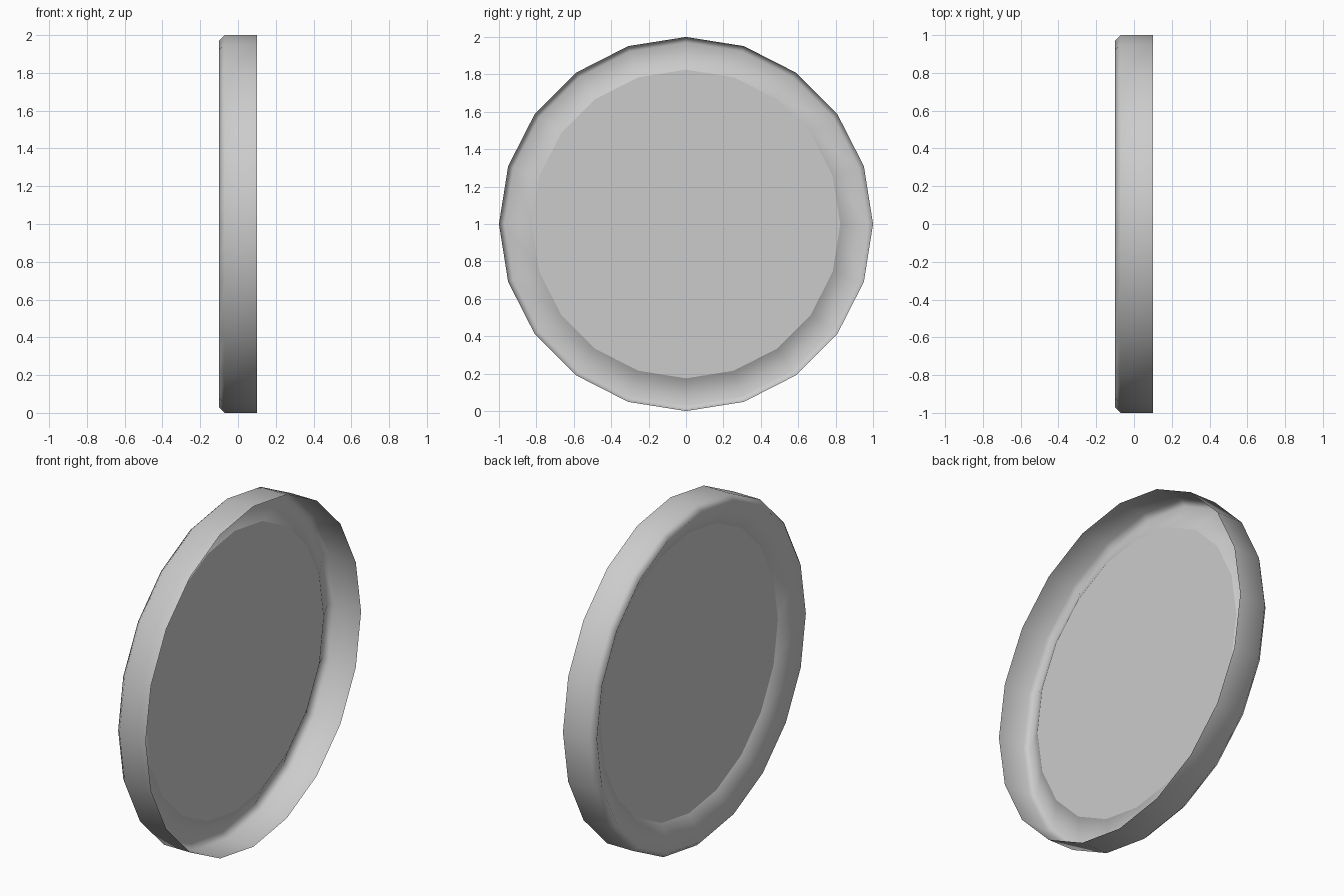
import bpy, bmesh, math

if "Cube" in bpy.data.objects:
    bpy.data.objects.remove(bpy.data.objects["Cube"])

SIDES = 20
# Thin-sheet lid profile: (x, radius) from open lip to recessed centre panel
PROFILE = [(0.1, 1.0), (-0.07, 1.0), (-0.1, 0.97), (-0.02, 0.825)]

bm = bmesh.new()

def ring(x, r):
    step = math.tau / SIDES
    return [bm.verts.new((x, r * math.cos(i * step), 1 + r * math.sin(i * step)))
            for i in range(SIDES)]

# Side wall, rounded edge and sloping groove
rings = [ring(x, r) for x, r in PROFILE]
for a, b in zip(rings, rings[1:]):
    for i in range(SIDES):
        j = (i + 1) % SIDES
        bm.faces.new((a[i], a[j], b[j], b[i]))

# Flat centre panel
panel = bm.faces.new(rings[-1])
bmesh.ops.recalc_face_normals(bm, faces=bm.faces)
panel.normal_update()
if panel.normal.x > 0:
    bmesh.ops.reverse_faces(bm, faces=bm.faces)

# Smooth shading with a crisp edge round the panel
for f in bm.faces:
    f.smooth = True
for e in panel.edges:
    e.smooth = False

mesh = bpy.data.meshes.new("round_lid")
bm.to_mesh(mesh)
bm.free()
lid = bpy.data.objects.new("round_lid", mesh)
bpy.context.collection.objects.link(lid)
